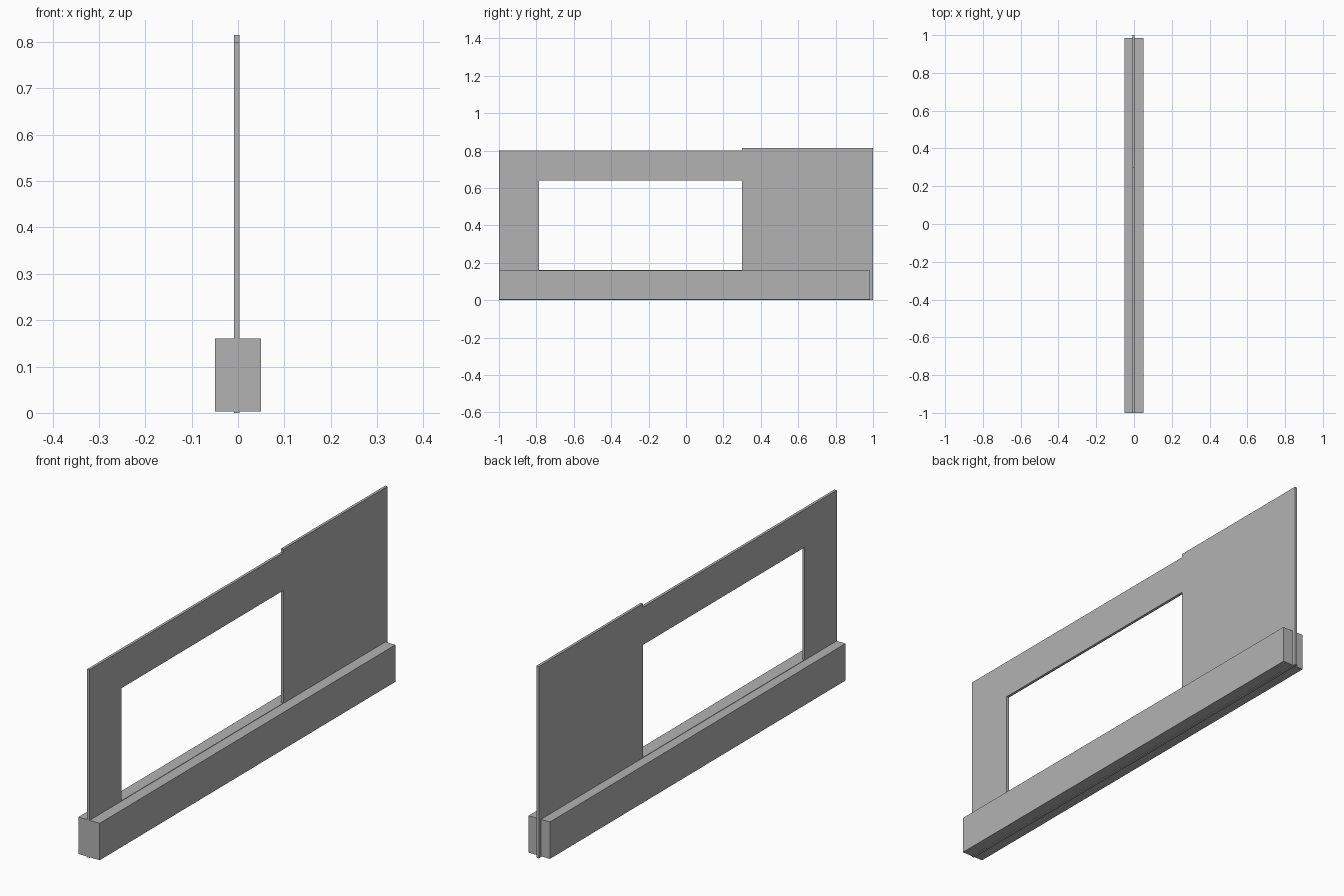
import bpy
import bmesh

cube = bpy.data.objects.get("Cube")
if cube:
    bpy.data.objects.remove(cube, do_unlink=True)

grey = bpy.data.materials.new("plain grey")
grey.use_nodes = True
colour = (0.45, 0.45, 0.45, 1)
grey.diffuse_color = colour
grey.node_tree.nodes["Principled BSDF"].inputs["Base Color"].default_value = colour


def add_object(name, bm):
    bmesh.ops.recalc_face_normals(bm, faces=bm.faces)
    mesh = bpy.data.meshes.new(name)
    bm.to_mesh(mesh)
    bm.free()
    mesh.materials.append(grey)
    obj = bpy.data.objects.new(name, mesh)
    bpy.context.collection.objects.link(obj)
    return obj


def box(name, x, y, z):
    bm = bmesh.new()
    bmesh.ops.create_cube(bm, size=1)
    for v in bm.verts:
        v.co = [a + (b - a) * (c + 0.5) for (a, b), c in zip((x, y, z), v.co)]
    return add_object(name, bm)


def panel(name, x, ys, zs, solid):
    """Thin upright sheet: the solid cells of a y-z grid, extruded along x."""
    bm = bmesh.new()
    for i, j in solid:
        corners = [(i, j), (i + 1, j), (i + 1, j + 1), (i, j + 1)]
        bm.faces.new([bm.verts.new((x[0], ys[a], zs[b])) for a, b in corners])
    bmesh.ops.remove_doubles(bm, verts=bm.verts, dist=0.0001)
    grown = bmesh.ops.extrude_face_region(bm, geom=bm.faces[:], use_keep_orig=True)
    for item in grown["geom"]:
        if isinstance(item, bmesh.types.BMVert):
            item.co.x = x[1]
    # Merge the flat cells into clean faces
    bmesh.ops.recalc_face_normals(bm, faces=bm.faces)
    bmesh.ops.dissolve_limit(bm, angle_limit=0.01, verts=bm.verts, edges=bm.edges)
    return add_object(name, bm)


# Long kerb at the foot, slightly shorter than the wall at the back
box("base_kerb", (-0.05, 0.05), (-1, 0.985), (0.003, 0.16))

# Wall with a wide window opening and a taller back part
cells = [(i, j) for i in range(3) for j in range(3) if (i, j) != (1, 1)]
cells.append((2, 3))
panel("wall_panel", (-0.0085, 0.003), (-1, -0.785, 0.3, 1),
      (0, 0.162, 0.64, 0.80, 0.815), cells)
